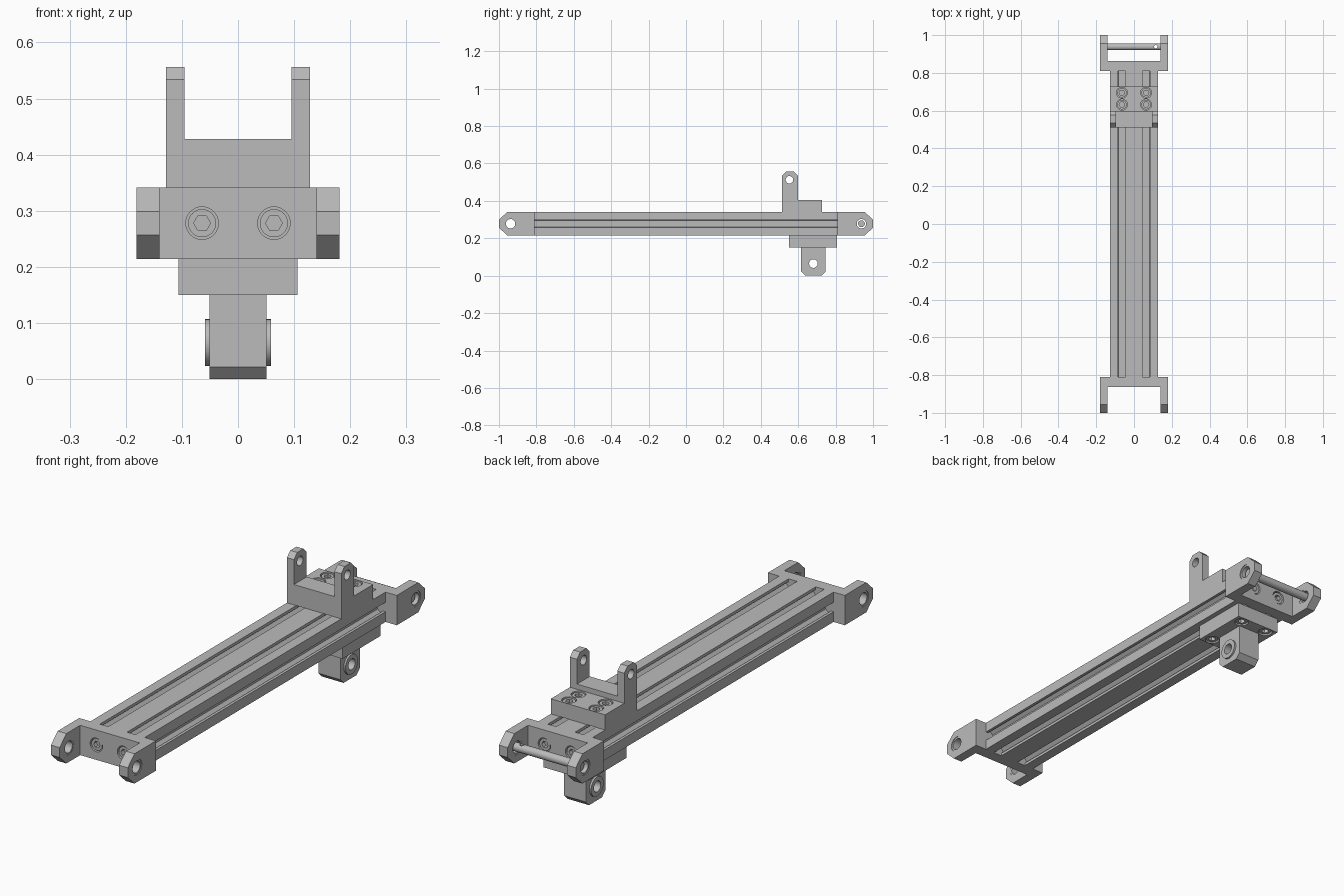
import bpy, bmesh, math

cube = bpy.data.objects.get("Cube")
if cube:
    bpy.data.objects.remove(cube, do_unlink=True)

grey = bpy.data.materials.new("machined grey")
grey.use_nodes = True
grey.diffuse_color = (0.5, 0.5, 0.5, 1)
grey.node_tree.nodes["Principled BSDF"].inputs["Base Color"].default_value = (0.5, 0.5, 0.5, 1)

ZC = 0.278      # height of the rail axis
HALF = 0.0635   # half height of the rail
SLOT = 0.064    # slot and bolt offset from the centre
PLACE = {"x": lambda u, v, t: (t, u, v),
         "y": lambda u, v, t: (u, t, v),
         "z": lambda u, v, t: (u, v, t)}


def prism(name, solids):
    """Each solid is (outline, axis, start, end)."""
    bm = bmesh.new()
    for pts, axis, a, b in solids:
        lo = [bm.verts.new(PLACE[axis](u, v, a)) for u, v in pts]
        hi = [bm.verts.new(PLACE[axis](u, v, b)) for u, v in pts]
        bm.faces.new(lo)
        bm.faces.new(hi)
        for i in range(len(pts)):
            j = (i + 1) % len(pts)
            bm.faces.new((lo[i], lo[j], hi[j], hi[i]))
    bmesh.ops.recalc_face_normals(bm, faces=bm.faces)
    me = bpy.data.meshes.new(name)
    bm.to_mesh(me)
    bm.free()
    me.materials.append(grey)
    ob = bpy.data.objects.new(name, me)
    bpy.context.collection.objects.link(ob)
    return ob


def boolean(ob, solids, operation="DIFFERENCE"):
    cutter = prism("cutter", solids)
    mod = ob.modifiers.new("cut", "BOOLEAN")
    mod.operation, mod.solver, mod.object = operation, "EXACT", cutter
    bpy.context.view_layer.update()
    result = bpy.data.meshes.new_from_object(
        ob.evaluated_get(bpy.context.evaluated_depsgraph_get()))
    ob.modifiers.clear()
    ob.data = result
    bpy.data.objects.remove(cutter, do_unlink=True)
    return ob


def circle(u, v, r, n=32):
    return [(u + r * math.cos(math.tau * i / n), v + r * math.sin(math.tau * i / n))
            for i in range(n)]


def rect(u0, u1, v0, v1):
    return [(u0, v0), (u1, v0), (u1, v1), (u0, v1)]


def socket_bolts(name, spots, axis, face, out):
    """Heads sunk just below a face, with hex sockets; also returns their counterbores."""
    top, bottom = face - out * 0.004, face - out * 0.034
    heads = prism(name, [(circle(u, v, 0.025), axis, bottom, top) for u, v in spots])
    boolean(heads, [(circle(u, v, 0.015, 6), axis, face - out * 0.022, face + out * 0.01)
                    for u, v in spots])
    return [(circle(u, v, 0.029), axis, bottom, face + out * 0.01) for u, v in spots]


def bushing(name, y, z, outer, inner, a, b):
    ob = prism(name, [(circle(y, z, outer), "x", a, b)])
    return boolean(ob, [(circle(y, z, inner), "x", a - 0.01, b + 0.01)])


# Slotted rail
tee = [(0.02, -0.01), (0.02, 0.012), (0.035, 0.012), (0.035, 0.018), (0.018, 0.037)]
tee += [(-u, d) for u, d in reversed(tee)]
slots = []
for s in (-1, 1):
    slots.append(([(s * (0.128 - d), ZC + u) for u, d in tee], "y", -0.9, 0.9))
    for x in (-SLOT, SLOT):
        slots.append(([(x + u, ZC + s * (HALF - d)) for u, d in tee], "y", -0.9, 0.9))
rail = prism("slotted_rail", [(rect(-0.128, 0.128, ZC - HALF, ZC + HALF), "y", -0.81, 0.81)])
boolean(rail, slots)

# End forks with chamfered tips, bushings and bolts
for end, s in (("front", -1), ("back", 1)):
    u_shape = [(-0.181, 0.81), (0.181, 0.81), (0.181, 1), (0.14, 1),
               (0.14, 0.862), (-0.14, 0.862), (-0.14, 1), (-0.181, 1)]
    side = [(0.80, ZC - HALF), (0.955, ZC - HALF), (1, ZC - 0.021),
            (1, ZC + 0.021), (0.955, ZC + HALF), (0.80, ZC + HALF)]
    fork = prism(end + "_fork", [([(x, s * y) for x, y in u_shape], "z", 0.1, 0.5)])
    boolean(fork, [([(s * y, z) for y, z in side], "x", -0.3, 0.3)], "INTERSECT")
    bores = socket_bolts(end + "_fork_bolts", [(-SLOT, ZC), (SLOT, ZC)], "y", s * 0.862, s)
    boolean(fork, bores)
    boolean(fork, [(circle(s * 0.938, ZC, 0.033), "x", -0.3, 0.3)])
    for label, a, b in (("right", -0.178, -0.141), ("left", 0.141, 0.178)):
        bushing(f"{end}_{label}_bushing", s * 0.938, ZC, 0.033, 0.025, a, b)

# Cross pin in the back fork
pin = prism("cross_pin", [(circle(0.938, ZC, 0.018), "x", -0.165, 0.165)])
boolean(pin, [(circle(0.115, 0.938, 0.009, 16), "z", 0.2, 0.4)])

# Upper bracket with two ears
TOP = ZC + HALF
front = [(-0.128, TOP), (0.128, TOP), (0.128, 0.556), (0.095, 0.556),
         (0.095, 0.428), (-0.095, 0.428), (-0.095, 0.556), (-0.128, 0.556)]
side = [(0.512, 0.3), (0.727, 0.3), (0.727, 0.406), (0.598, 0.406), (0.598, 0.534),
        (0.576, 0.57 - 0.014), (0.534, 0.556), (0.512, 0.534)]
bracket = prism("upper_bracket", [(front, "y", 0.4, 0.8)])
boolean(bracket, [(side, "x", -0.3, 0.3)], "INTERSECT")
boolean(bracket, [(circle(0.553, 0.513, 0.02), "x", -0.3, 0.3)])
spots = [(x, y) for x in (-SLOT, SLOT) for y in (0.632, 0.695)]
boolean(bracket, socket_bolts("upper_bracket_bolts", spots, "z", 0.406, 1))

# Lower plate
plate = prism("lower_plate", [(rect(-0.106, 0.106, 0.552, 0.806), "z", 0.15, ZC - HALF)])
spots = [(x, y) for x in (-SLOT, SLOT) for y in (0.584, 0.776)]
boolean(plate, socket_bolts("lower_plate_bolts", spots, "z", 0.15, -1))

# Lower pivot block with flanged bushing
outline = [(0.616, 0.15), (0.616, 0.022), (0.638, 0), (0.725, 0), (0.747, 0.022), (0.747, 0.15)]
block = prism("pivot_block", [(outline, "x", -0.051, 0.051)])
boolean(block, [(circle(0.681, 0.065, 0.03), "x", -0.1, 0.1)])
bushing("pivot_sleeve", 0.681, 0.065, 0.03, 0.023, -0.051, 0.051)
for label, s in (("right", -1), ("left", 1)):
    a, b = sorted((s * 0.051, s * 0.059))
    bushing(f"pivot_{label}_flange", 0.681, 0.065, 0.042, 0.023, a, b)

# Smooth the round surfaces, keep edges sharp
for ob in bpy.context.collection.objects:
    if ob.type == "MESH" and ob.data.materials and ob.data.materials[0] == grey:
        bpy.ops.object.select_all(action="DESELECT")
        ob.select_set(True)
        bpy.context.view_layer.objects.active = ob
        bpy.ops.object.shade_smooth_by_angle(angle=math.radians(30))
